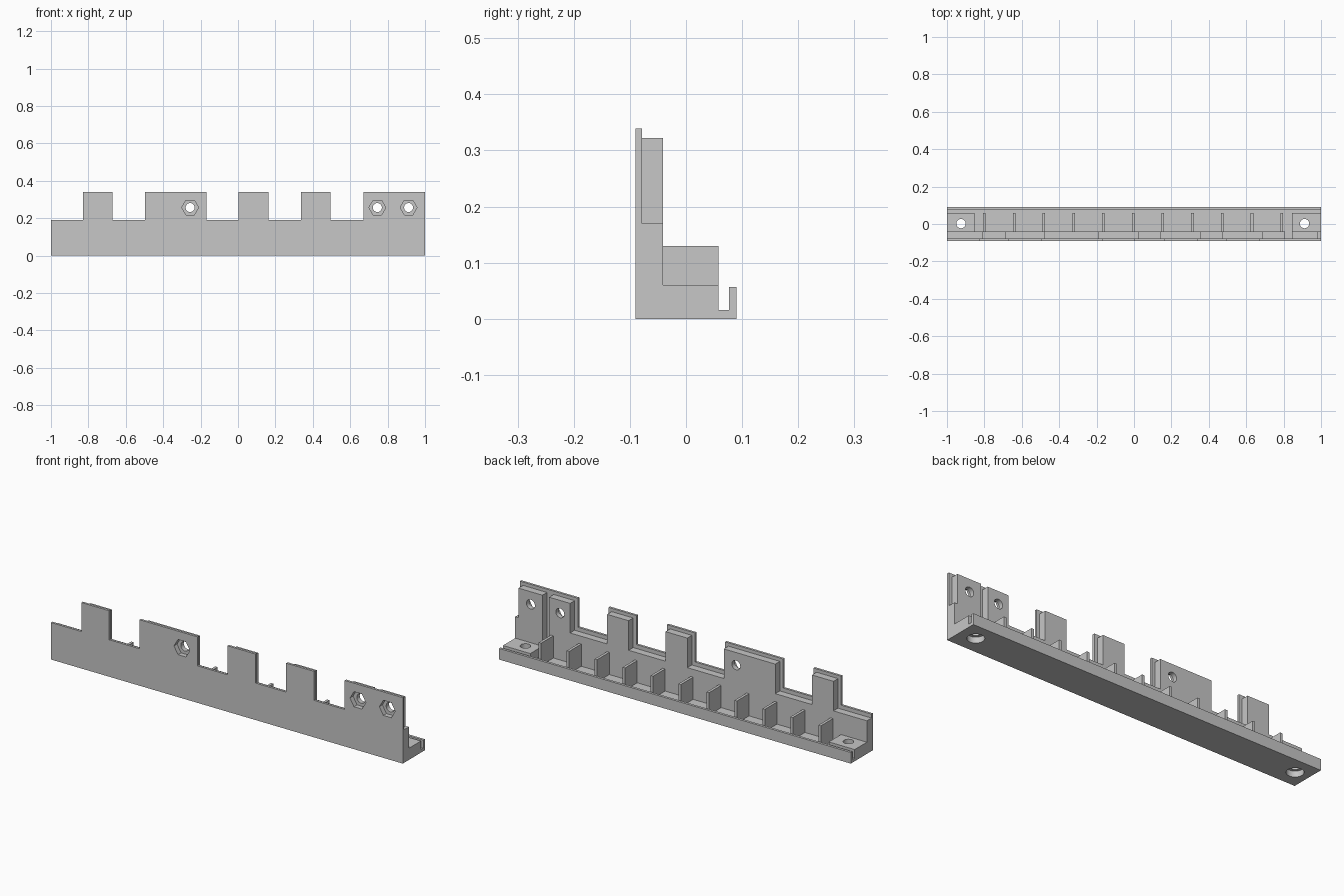
import bpy, bmesh, math
from mathutils import Vector

cube = bpy.data.objects.get("Cube")
if cube:
    bpy.data.objects.remove(cube, do_unlink=True)

grey = bpy.data.materials.new("light grey")
grey.use_nodes = True
colour = (0.57, 0.57, 0.57, 1)
grey.diffuse_color = colour
grey.node_tree.nodes["Principled BSDF"].inputs["Base Color"].default_value = colour


def extrude(name, points, move):
    """Solid made by pushing a flat outline along a vector."""
    bm = bmesh.new()
    face = bm.faces.new([bm.verts.new(p) for p in points])
    made = bmesh.ops.extrude_face_region(bm, geom=[face])
    verts = [g for g in made["geom"] if isinstance(g, bmesh.types.BMVert)]
    bmesh.ops.translate(bm, verts=verts, vec=Vector(move))
    bmesh.ops.recalc_face_normals(bm, faces=bm.faces)
    mesh = bpy.data.meshes.new(name)
    bm.to_mesh(mesh)
    bm.free()
    mesh.materials.append(grey)
    obj = bpy.data.objects.new(name, mesh)
    bpy.context.collection.objects.link(obj)
    return obj


def skyline(name, y0, y1, low, tabs, high):
    """Upright plate whose top edge steps up over each tab."""
    outline = [(-1, low)]
    for a, b in tabs:
        outline += [(a, low), (a, high), (b, high), (b, low)]
    outline += [(1, low), (1, 0), (-1, 0)]
    clean = []
    for p in outline:
        if not clean or p != clean[-1]:
            clean.append(p)
    return extrude(name, [(x, y0, z) for x, z in clean], (0, y1 - y0, 0))


def box(name, x0, x1, y0, y1, z0, z1):
    return extrude(name, [(x0, y0, z0), (x1, y0, z0), (x1, y1, z0), (x0, y1, z0)],
                   (0, 0, z1 - z0))


def prism(centre, radius, depth, sides, axis):
    """Regular cutter centred on a point, running along Y or Z."""
    u = Vector((1, 0, 0))
    v, along = Vector((0, 0, 1)), Vector((0, depth, 0))
    if axis == 'Z':
        v, along = Vector((0, 1, 0)), Vector((0, 0, depth))
    start = Vector(centre) - along / 2
    angles = [math.tau * i / sides for i in range(sides)]
    points = [start + radius * (u * math.cos(a) + v * math.sin(a)) for a in angles]
    return extrude("cutter", points, along)


def cut(obj, cutter):
    cutter.hide_render = True
    mod = obj.modifiers.new("cut", 'BOOLEAN')
    mod.operation = 'DIFFERENCE'
    mod.solver = 'EXACT'
    mod.object = cutter
    bpy.context.view_layer.objects.active = obj
    bpy.ops.object.modifier_apply(modifier=mod.name)
    bpy.data.objects.remove(cutter, do_unlink=True)


FRONT, MID, INNER, GROOVE, LIP, BACK = -0.09, -0.078, -0.041, 0.058, 0.077, 0.09
FLOOR = 0.016

# Front plate with wide tabs
front_tabs = [(-0.828, -0.67), (-0.497, -0.168), (0.003, 0.163), (0.337, 0.495), (0.67, 1)]
front_plate = skyline("front_plate", FRONT, MID, 0.19, front_tabs, 0.339)

# Thicker backing wall, its tabs inset from the front plate, with one narrow slot
back_tabs = [(a + 0.018, b - 0.018) for a, b in front_tabs]
backing_wall = skyline("backing_wall", MID, INNER, 0.17, back_tabs, 0.322)
cut(backing_wall, box("cutter", 0.807, 0.845, MID - 0.01, INNER + 0.01, FLOOR, 0.4))

# Nut pockets and bolt holes
for x in (-0.256, 0.745, 0.912):
    for plate in (front_plate, backing_wall):
        cut(plate, prism((x, FRONT, 0.257), 0.045, 0.05, 6, 'Y'))
        cut(plate, prism((x, -0.06, 0.257), 0.024, 0.2, 32, 'Y'))

# Floor tray with a raised rear lip
tray = extrude("floor_tray", [(-1, y, z) for y, z in (
    (INNER, 0), (BACK, 0), (BACK, 0.057), (LIP, 0.057), (LIP, FLOOR), (INNER, FLOOR))],
    (2, 0, 0))

# Raised mounting blocks at both ends, with counterbored screw holes
for name, x0, x1, hole in (("right", -1, -0.853, -0.925), ("left", 0.845, 1, 0.912)):
    block = box(name + "_mounting_block", x0, x1, INNER, GROOVE, FLOOR, 0.06)
    for part in (tray, block):
        cut(part, prism((hole, 0.002, 0), 0.04, 0.06, 32, 'Z'))
        cut(part, prism((hole, 0.002, 0), 0.025, 0.2, 32, 'Z'))

# Row of thin divider ribs
for i in range(11):
    x = -0.8 + i * 0.159
    box(f"divider_rib_{i + 1}", x - 0.007, x + 0.007, INNER, GROOVE, FLOOR, 0.13)

# Smooth the round holes, keep all edges sharp
for obj in bpy.context.scene.objects:
    obj.select_set(obj.type == 'MESH')
bpy.context.view_layer.objects.active = tray
bpy.ops.object.shade_smooth_by_angle(angle=math.radians(30))
